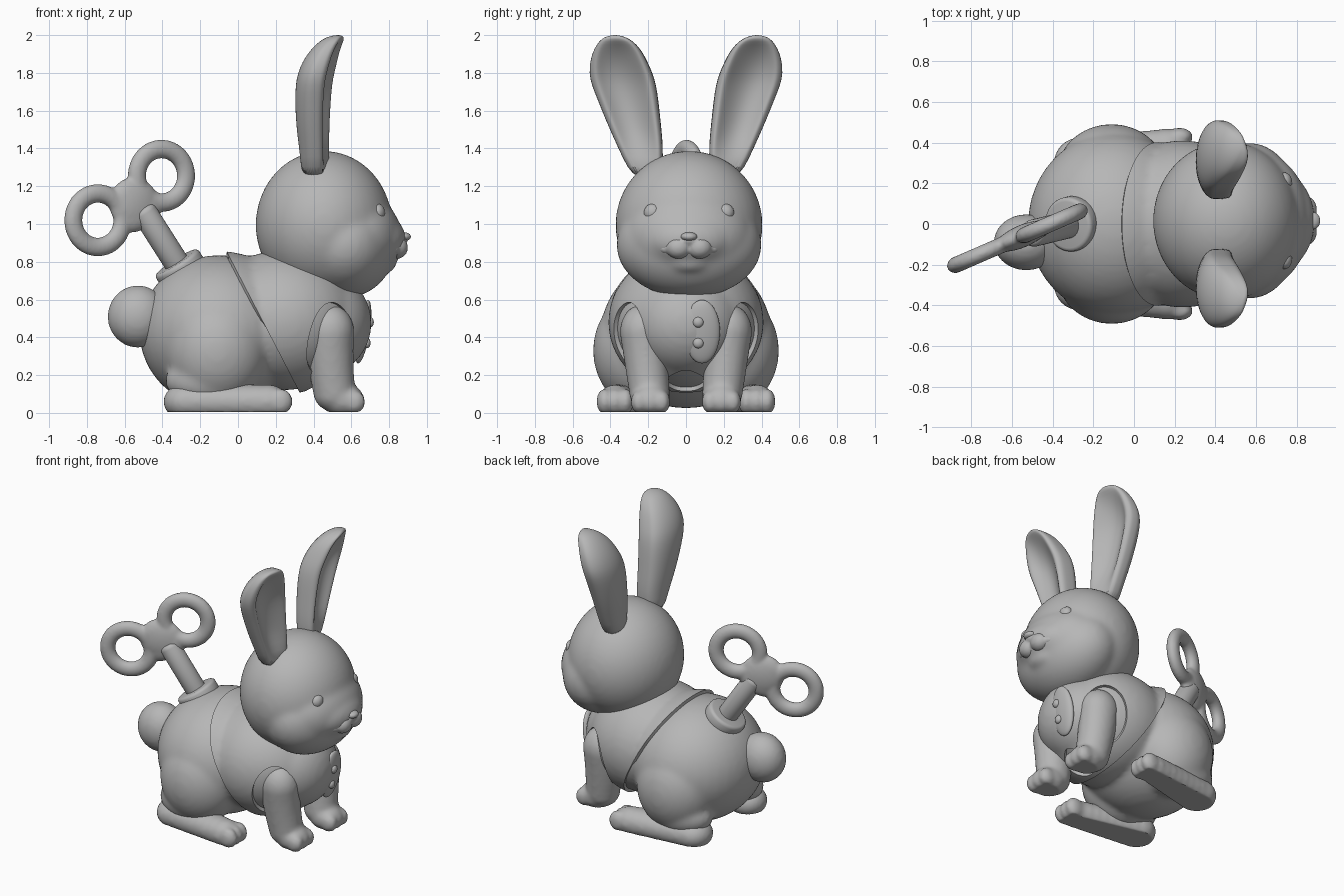
import bpy, bmesh, math
from mathutils import Matrix, Vector

if "Cube" in bpy.data.objects:
    bpy.data.objects.remove(bpy.data.objects["Cube"])

grey = bpy.data.materials.new("plain_grey")
grey.diffuse_color = (0.47, 0.47, 0.47, 1)
grey.use_nodes = True
grey.node_tree.nodes["Principled BSDF"].inputs["Base Color"].default_value = grey.diffuse_color


def finish(name, bm):
    me = bpy.data.meshes.new(name)
    bmesh.ops.recalc_face_normals(bm, faces=bm.faces[:])
    bm.to_mesh(me)
    bm.free()
    me.materials.append(grey)
    ob = bpy.data.objects.new(name, me)
    bpy.context.collection.objects.link(ob)
    return ob


def bake(ob):
    """Replace the mesh by its modified result."""
    bpy.context.view_layer.update()
    dg = bpy.context.evaluated_depsgraph_get()
    me = bpy.data.meshes.new_from_object(ob.evaluated_get(dg))
    ob.modifiers.clear()
    ob.data = me
    me.materials.clear()
    me.materials.append(grey)
    for p in me.polygons:
        p.material_index = 0


def ball(bm, c, r, rot=Matrix()):
    bmesh.ops.create_uvsphere(bm, u_segments=40, v_segments=24, radius=1,
                              matrix=Matrix.Translation(c) @ rot @ Matrix.Diagonal((*r, 1)))


def blend(ob, voxel=0.018, smooth=6):
    """Fuse overlapping shapes into one soft skin."""
    m = ob.modifiers.new("fuse", 'REMESH')
    m.mode, m.voxel_size = 'VOXEL', voxel
    s = ob.modifiers.new("soften", 'SMOOTH')
    s.factor, s.iterations = 0.5, smooth
    bake(ob)
    return ob


def blobs(name, parts, voxel=0.018, smooth=6):
    bm = bmesh.new()
    for c, r in parts:
        ball(bm, c, r)
    return blend(finish(name, bm), voxel, smooth)


def skin(bm, rings, loop=False):
    vs = [[bm.verts.new(p) for p in ring] for ring in rings]
    n = len(vs[0])
    for i in range(len(vs) - (0 if loop else 1)):
        a, b = vs[i], vs[(i + 1) % len(vs)]
        for k in range(n):
            bm.faces.new((a[k], a[(k + 1) % n], b[(k + 1) % n], b[k]))
    if not loop:
        bm.faces.new(vs[0])
        bm.faces.new(vs[-1])


def rod(bm, a, b, r):
    a, b = Vector(a), Vector(b)
    d = b - a
    bmesh.ops.create_cone(bm, cap_ends=True, segments=40, radius1=r, radius2=r, depth=d.length,
                          matrix=Matrix.Translation((a + b) / 2) @ d.to_track_quat('Z', 'Y').to_matrix().to_4x4())


# Head with cheeks and snout
HY = 0.016
blobs("head", [((0.455, HY, 0.995), (0.362, 0.39, 0.392)),
               ((0.565, HY, 0.89), (0.27, 0.385, 0.282)),
               ((0.61, HY, 0.93), (0.255, 0.34, 0.25)),
               ((0.72, HY, 0.915), (0.17, 0.24, 0.15)),
               ((0.775, HY, 0.795), (0.065, 0.11, 0.055))], 0.016, 14)
# Muzzle pads, with thin ends turned up like a smile
MUZZLE = [((0.84, HY + s * 0.055, 0.875), (0.06, 0.068, 0.06)) for s in (-1, 1)]
MUZZLE += [((0.805, HY + s * 0.115, 0.87), (0.05, 0.05, 0.035)) for s in (-1, 1)]
blobs("muzzle", MUZZLE + [((0.845, HY, 0.915), (0.055, 0.055, 0.035))], 0.009, 6)
blobs("nose", [((0.877, HY, 0.933), (0.04, 0.045, 0.024))], 0.007, 3)
for s, side in ((-1, "right"), (1, "left")):
    blobs(side + "_eye", [((0.737, HY + s * 0.19, 1.06), (0.042, 0.05, 0.05))], 0.01, 3)

# Ears: z, y centre, half width, x centre, half thickness, depth of the hollow
EAR = [(1.24, .205, .075, .40, .065, 0), (1.36, .23, .11, .40, .07, .4),
       (1.46, .255, .13, .393, .078, .8), (1.55, .28, .145, .39, .083, .9),
       (1.65, .305, .16, .39, .088, .95), (1.74, .33, .172, .395, .09, .95),
       (1.80, .345, .168, .407, .09, .9), (1.86, .356, .152, .427, .085, .8),
       (1.91, .362, .132, .45, .075, .6), (1.95, .367, .106, .475, .064, .35),
       (1.98, .373, .075, .50, .05, 0), (1.995, .376, .04, .517, .03, 0),
       (2.0, .376, .01, .53, .008, 0)]
for s, side in ((-1, "right"), (1, "left")):
    rings = []
    for z, y, hw, x, ht, dent in EAR:
        ring = []
        for k in range(40):
            a = 2 * math.pi * k / 40
            u, w = math.sin(a), math.cos(a)
            if w > 0:  # hollow side, opening slightly outwards
                w = 1.2 * w ** 0.45 * (1 - 0.3 * u) - dent * max(0, 1 - (u / 0.78) ** 2)
            ring.append((x + ht * w, s * (y + hw * u), z))
        rings.append(ring)
    bm = bmesh.new()
    skin(bm, rings)
    ear = finish(side + "_ear", bm)
    ear.modifiers.new("round", 'SUBSURF').levels = 1
    bake(ear)

# Body with thighs, and tail
TORSO = [((-0.10, 0, 0.43), (0.422, 0.45, 0.405)),
         ((0.24, 0, 0.48), (0.40, 0.39, 0.36)),
         ((0.42, 0, 0.475), (0.265, 0.28, 0.265))]
THIGHS = [((-0.11, s * 0.25, 0.33), (0.27, 0.242, 0.30)) for s in (-1, 1)]
THIGHS += [((-0.15, s * 0.28, 0.17), (0.235, 0.155, 0.14)) for s in (-1, 1)]
blobs("body", TORSO + THIGHS, 0.018, 9)
blobs("tail", [((-0.53, -0.09, 0.51), (0.16, 0.138, 0.165))], 0.018, 3)

# Vest: a thin shell over the torso, cut at the back and lower edges
vest = blobs("vest", [(c, [q + 0.022 for q in r]) for c, r in TORSO], 0.02, 8)
bm = bmesh.new()
bm.from_mesh(vest.data)
for co, no in (((-0.055, 0, 0.845), (0.745, 0, 0.385)), ((0.33, 0, 0.10), (-0.48, 0, 0.88))):
    bmesh.ops.bisect_plane(bm, geom=bm.verts[:] + bm.edges[:] + bm.faces[:],
                           plane_co=co, plane_no=no, clear_inner=True)
bm.to_mesh(vest.data)
bm.free()
sol = vest.modifiers.new("cloth", 'SOLIDIFY')
sol.thickness, sol.offset = 0.028, -1
bake(vest)

# Armholes in the vest
bm = bmesh.new()
for s in (-1, 1):
    ball(bm, (0.495, s * 0.30, 0.36), (0.14, 0.165, 0.225))
cutter = finish("armhole_cutter", bm)
cutter.hide_render = True
cut = vest.modifiers.new("armholes", 'BOOLEAN')
cut.operation, cut.object, cut.solver = 'DIFFERENCE', cutter, 'EXACT'
bake(vest)
bpy.data.objects.remove(cutter)

# Buttoned front flap
bm = bmesh.new()
ball(bm, (0.662, 0.085, 0.43), (0.035, 0.095, 0.17), Matrix.Rotation(0.16, 4, 'Y'))
finish("vest_flap", bm)
for name, x, z in (("upper_button", 0.699, 0.48), ("lower_button", 0.682, 0.37)):
    bm = bmesh.new()
    ball(bm, (x, 0.065, z), (0.02, 0.028, 0.028))
    finish(name, bm)

# Legs with paws, soles flattened on the floor
for s, side in ((-1, "right"), (1, "left")):
    arm = []
    for i in range(9):
        t = i / 8
        arm.append(((0.485 + 0.025 * t * t, s * (0.228 - 0.035 * t), 0.43 - 0.32 * t),
                    (0.13 - 0.018 * t, 0.122 - 0.014 * t, 0.145 - 0.04 * t)))
    arm += [((0.555, s * 0.188, 0.07), (0.112, 0.105, 0.09))]
    arm += [((0.615, s * 0.188 + t, 0.058), (0.06, 0.045, 0.062)) for t in (-0.06, 0, 0.06)]
    foot = []
    for i in range(9):
        t = i / 8
        foot.append(((-0.27 + 0.43 * t, s * (0.30 + 0.075 * t), 0.06),
                     (0.125 - 0.02 * t, 0.125 - 0.03 * t, 0.10 - 0.01 * t)))
    foot += [((0.225, s * 0.375 + t, 0.06), (0.065, 0.044, 0.07)) for t in (-0.055, 0, 0.055)]
    for ob in (blobs(side + "_front_leg", arm, 0.013, 10), blobs(side + "_hind_foot", foot, 0.013, 10)):
        for v in ob.data.vertices:
            v.co.z = max(v.co.z, 0.005)

# Winding key: two rings joined by a flat web, on a shaft
U, V, N = Vector((0.917, 0.398, 0)), Vector((0, 0, 1)), Vector((-0.398, 0.917, 0))
bm = bmesh.new()
for c in ((-0.742, -0.143, 1.02), (-0.405, 0.003, 1.255)):
    rings = []
    for i in range(48):
        a = 2 * math.pi * i / 48
        d = U * math.cos(a) + V * math.sin(a)
        rings.append([Vector(c) + d * (0.142 + 0.05 * math.cos(b)) + N * 0.04 * math.sin(b)
                      for b in (2 * math.pi * k / 20 for k in range(20))])
    skin(bm, rings, loop=True)
along = (U * 0.371 + V * 0.235).normalized()
turn = Matrix((along, N.cross(along), N)).transposed().to_4x4()
ball(bm, (-0.55, -0.06, 1.104), (0.14, 0.145, 0.055), turn)
ball(bm, (-0.573, -0.07, 1.137), (0.13, 0.10, 0.05), turn)
ball(bm, (-0.525, -0.05, 1.07), (0.15, 0.10, 0.05), turn)
blend(finish("key_handle", bm), 0.01, 6)

base, tip = Vector((-0.31, 0, 0.77)), Vector((-0.495, -0.045, 1.06))
axis = (tip - base).normalized()
for name, a, b, r, w in (("key_shaft", base, tip + axis * 0.03, 0.067, 0.03),
                         ("key_collar", base - axis * 0.045, base + axis * 0.035, 0.135, 0.02)):
    bm = bmesh.new()
    rod(bm, a, b, r)
    ob = finish(name, bm)
    bev = ob.modifiers.new("soft_edge", 'BEVEL')
    bev.width, bev.segments = w, 3
    bake(ob)

# Smooth shading with sharp cut edges
bpy.ops.object.select_all(action='SELECT')
bpy.context.view_layer.objects.active = vest
bpy.ops.object.shade_smooth_by_angle(angle=math.radians(45))
